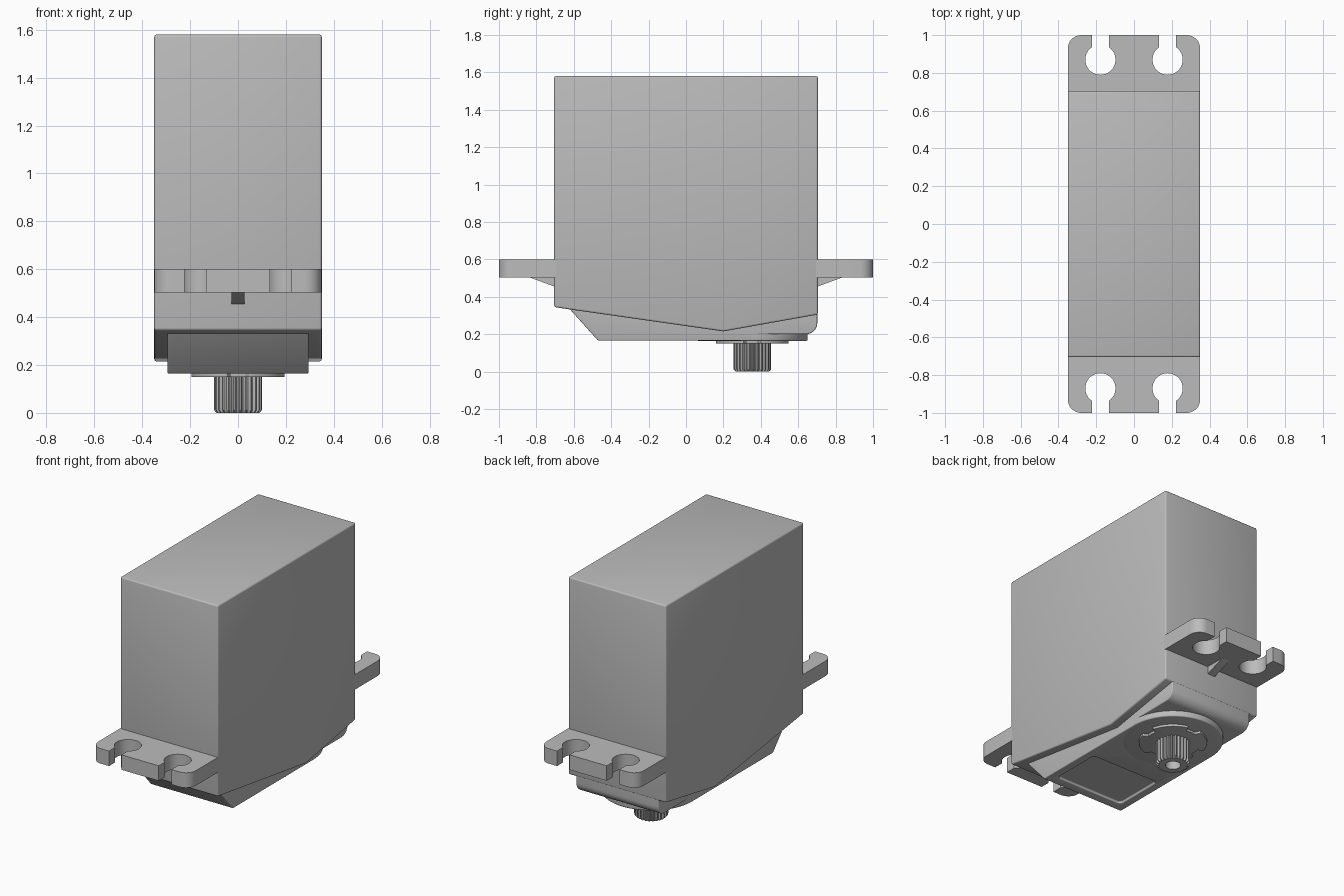
import bpy, bmesh
from math import sin, cos, pi, radians, asin

cube = bpy.data.objects.get("Cube")
if cube:
    bpy.data.objects.remove(cube, do_unlink=True)

grey = bpy.data.materials.new("case grey")
grey.use_nodes = True
grey.diffuse_color = (0.5, 0.5, 0.5, 1)
grey.node_tree.nodes["Principled BSDF"].inputs["Base Color"].default_value = grey.diffuse_color


def finish(name, bm, bevel=0.0, cutter=None):
    """Turn a bmesh into a smooth-by-angle object, with optional cut and bevel."""
    bmesh.ops.recalc_face_normals(bm, faces=bm.faces)
    mesh = bpy.data.meshes.new(name)
    bm.to_mesh(mesh)
    bm.free()
    mesh.materials.append(grey)
    ob = bpy.data.objects.new(name, mesh)
    bpy.context.collection.objects.link(ob)
    bpy.ops.object.select_all(action='DESELECT')
    ob.select_set(True)
    bpy.context.view_layer.objects.active = ob
    if cutter:
        cut = ob.modifiers.new("recess", 'BOOLEAN')
        cut.operation, cut.object, cut.solver = 'DIFFERENCE', cutter, 'EXACT'
        bpy.ops.object.modifier_apply(modifier="recess")
        bpy.data.objects.remove(cutter, do_unlink=True)
    if bevel:
        mod = ob.modifiers.new("rounded edges", 'BEVEL')
        mod.width, mod.segments = bevel, 3
        mod.limit_method, mod.angle_limit = 'ANGLE', radians(35)
        bpy.ops.object.modifier_apply(modifier="rounded edges")
    bpy.ops.object.shade_smooth_by_angle(angle=radians(35))
    return ob


def prism(name, outline, axis, lo, hi, **kw):
    """Extrude a 2D outline along x (outline is y, z) or z (outline is x, y)."""
    bm = bmesh.new()
    rings = []
    for w in (lo, hi):
        rings.append([bm.verts.new((w, u, v) if axis == 'X' else (u, v, w)) for u, v in outline])
    bm.faces.new(rings[0])
    bm.faces.new(rings[1])
    for i in range(len(outline)):
        j = (i + 1) % len(outline)
        bm.faces.new((rings[0][i], rings[0][j], rings[1][j], rings[1][i]))
    return finish(name, bm, **kw)


def arc(cx, cy, r, start, end, n=12):
    """Points along an arc, angles in radians."""
    return [(cx + r * cos(start + (end - start) * i / n),
             cy + r * sin(start + (end - start) * i / n)) for i in range(n + 1)]


def rounded_rect(x, y0, y1, r):
    return (arc(x - r, y1 - r, r, 0, pi / 2, 6) + arc(-x + r, y1 - r, r, pi / 2, pi, 6)
            + arc(-x + r, y0 + r, r, pi, 1.5 * pi, 6) + arc(x - r, y0 + r, r, 1.5 * pi, 2 * pi, 6))


# Main case with a shallow V along its lower edge
prism("main_case", [(-0.705, 1.58), (0.705, 1.58), (0.705, 0.305), (0.2, 0.215),
                    (-0.62, 0.332), (-0.705, 0.345)], 'X', -0.35, 0.35, bevel=0.01)

# Narrower gearbox cover with a recessed label panel
panel = prism("panel_cutter", rounded_rect(0.24, -0.41, -0.08, 0.025), 'Z', 0.1, 0.177)
panel.hide_render = True
cover = [(-0.64, 0.5), (-0.64, 0.355), (-0.47, 0.165), (0.355, 0.165), (0.355, 0.2)]
cover += arc(0.642, 0.26, 0.06, -pi / 2, 0, 6) + [(0.702, 0.5)]
prism("gearbox_cover", cover, 'X', -0.295, 0.295, bevel=0.012, cutter=panel)

# Round boss around the output shaft
SHAFT_Y = 0.355
prism("output_boss", arc(0, SHAFT_Y, 0.295, 0, 2 * pi, 64)[:-1], 'Z', 0.164, 0.25, bevel=0.008)

# Retaining collar with four tabs
collar = []
for k in range(4):
    mid = pi / 4 + k * pi / 2
    collar += arc(0, SHAFT_Y, 0.2, mid - 0.55, mid + 0.55, 10)
    collar += arc(0, SHAFT_Y, 0.165, mid + 0.6, mid + pi / 2 - 0.6, 5)
prism("shaft_collar", collar, 'Z', 0.149, 0.18, bevel=0.003)

# Splined output shaft with a screw hole
TEETH = 25
bm = bmesh.new()
rings = []
for r_out, r_in, z in ((0.1, 0.088, 0.17), (0.1, 0.088, 0.012), (0.09, 0.083, 0),
                       (0.045, 0.045, 0), (0.045, 0.045, 0.1)):
    ring = []
    for i in range(TEETH * 4):
        r = r_out if i % 4 < 2 else r_in
        a = 2 * pi * i / (TEETH * 4)
        ring.append(bm.verts.new((r * cos(a), SHAFT_Y + r * sin(a), z)))
    rings.append(ring)
for a, b in zip(rings, rings[1:]):
    for i in range(len(a)):
        j = (i + 1) % len(a)
        bm.faces.new((a[i], a[j], b[j], b[i]))
bm.faces.new(rings[0])
bm.faces.new(rings[-1])
finish("splined_shaft", bm)

# Mounting flanges with open screw slots, and a gusset under each
HOLE_X, HOLE_Y, HOLE_R, SLOT = 0.178, 0.87, 0.08, 0.045
gap = asin(SLOT / HOLE_R)


def slot(cx):
    """Slot outline running from right to left along the outer edge."""
    return ([(cx + SLOT, 1.0)] + arc(cx, HOLE_Y, HOLE_R, pi / 2 - gap, -1.5 * pi + gap, 28)
            + [(cx - SLOT, 1.0)])


flange = [(-0.35, 0.69), (0.35, 0.69)] + arc(0.28, 0.93, 0.07, 0, pi / 2, 8)
flange += slot(HOLE_X) + slot(-HOLE_X) + arc(-0.28, 0.93, 0.07, pi / 2, pi, 8)
for side, sign in (("back", 1), ("front", -1)):
    prism(side + "_flange", [(x, y * sign) for x, y in flange], 'Z', 0.503, 0.6)
    gusset = [(0.69, 0.455), (0.705, 0.455), (0.84, 0.505), (0.84, 0.52), (0.69, 0.52)]
    prism(side + "_gusset", [(y * sign, z) for y, z in gusset], 'X', -0.027, 0.027)
